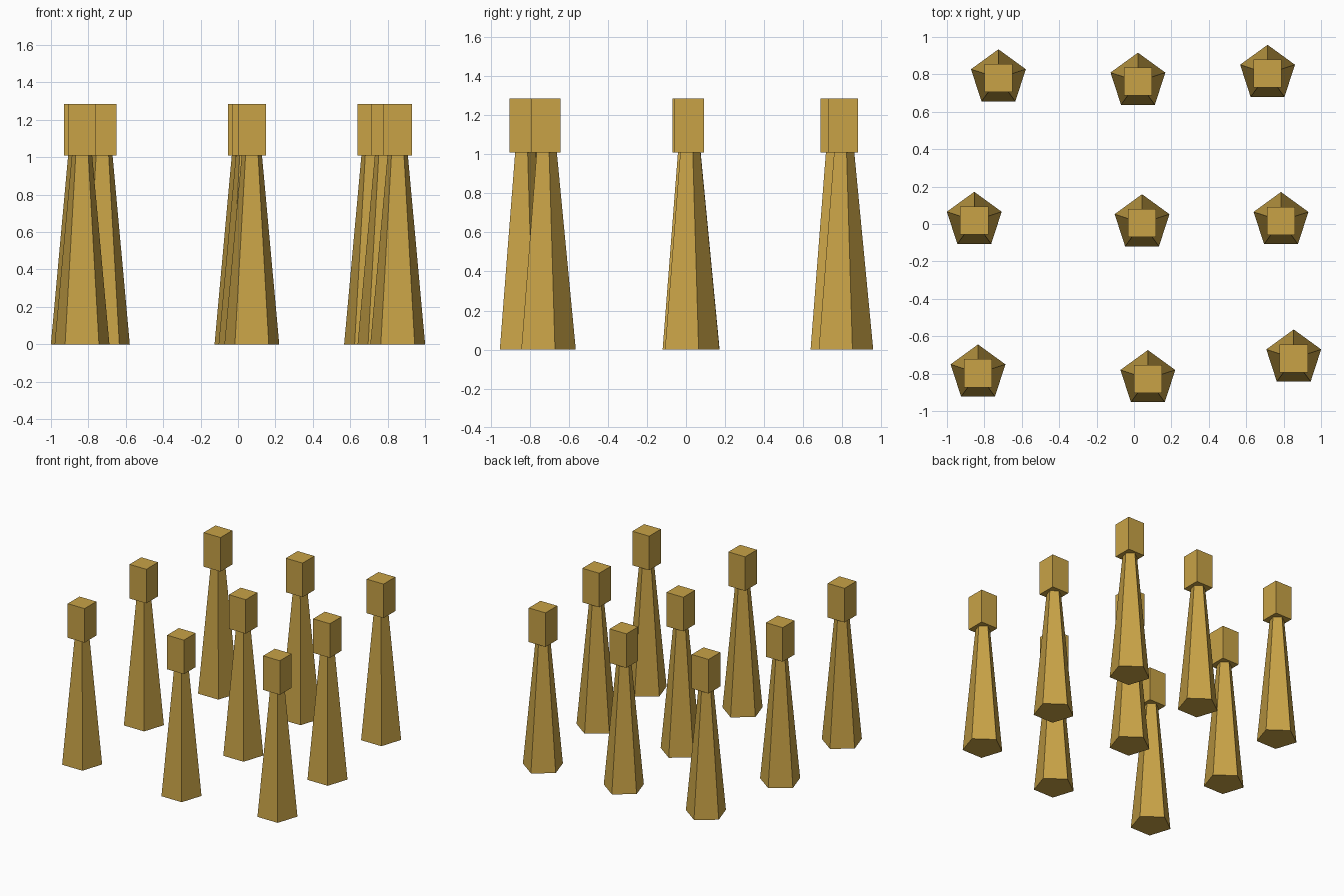
import bpy

default = bpy.data.objects.get("Cube")
if default:
    bpy.data.objects.remove(default, do_unlink=True)

# Single ochre colour
ochre = bpy.data.materials.new("ochre")
ochre.use_nodes = True
colour = (0.58, 0.365, 0.062, 1)
ochre.diffuse_color = colour
ochre.node_tree.nodes["Principled BSDF"].inputs["Base Color"].default_value = colour

SHAFT_TOP, HEIGHT = 1.01, 1.285
BASE_RADIUS, NECK_RADIUS, HEAD_WIDTH = 0.154, 0.057, 0.15


def finish(name):
    obj = bpy.context.object
    obj.name = name
    obj.data.materials.append(ochre)
    return obj


def add_post(label, x, y):
    # Five-sided tapered shaft, one corner towards the back
    bpy.ops.mesh.primitive_cone_add(
        vertices=5, radius1=BASE_RADIUS, radius2=NECK_RADIUS,
        depth=SHAFT_TOP, location=(x, y, SHAFT_TOP / 2))
    finish("shaft_" + label)
    # Square block on top
    head_height = HEIGHT - SHAFT_TOP
    bpy.ops.mesh.primitive_cube_add(size=1, location=(x, y, SHAFT_TOP + head_height / 2))
    head = finish("head_" + label)
    head.scale = (HEAD_WIDTH, HEAD_WIDTH, head_height)


# Loosely spaced three by three grid of posts
rows = {
    "back": [(-0.725, 0.78), (0.021, 0.762), (0.714, 0.804)],
    "middle": [(-0.854, 0.018), (0.043, 0.005), (0.786, 0.017)],
    "front": [(-0.834, -0.798), (0.074, -0.828), (0.854, -0.718)],
}
for row, places in rows.items():
    for side, (x, y) in zip(("right", "centre", "left"), places):
        add_post(row + "_" + side, x, y)
